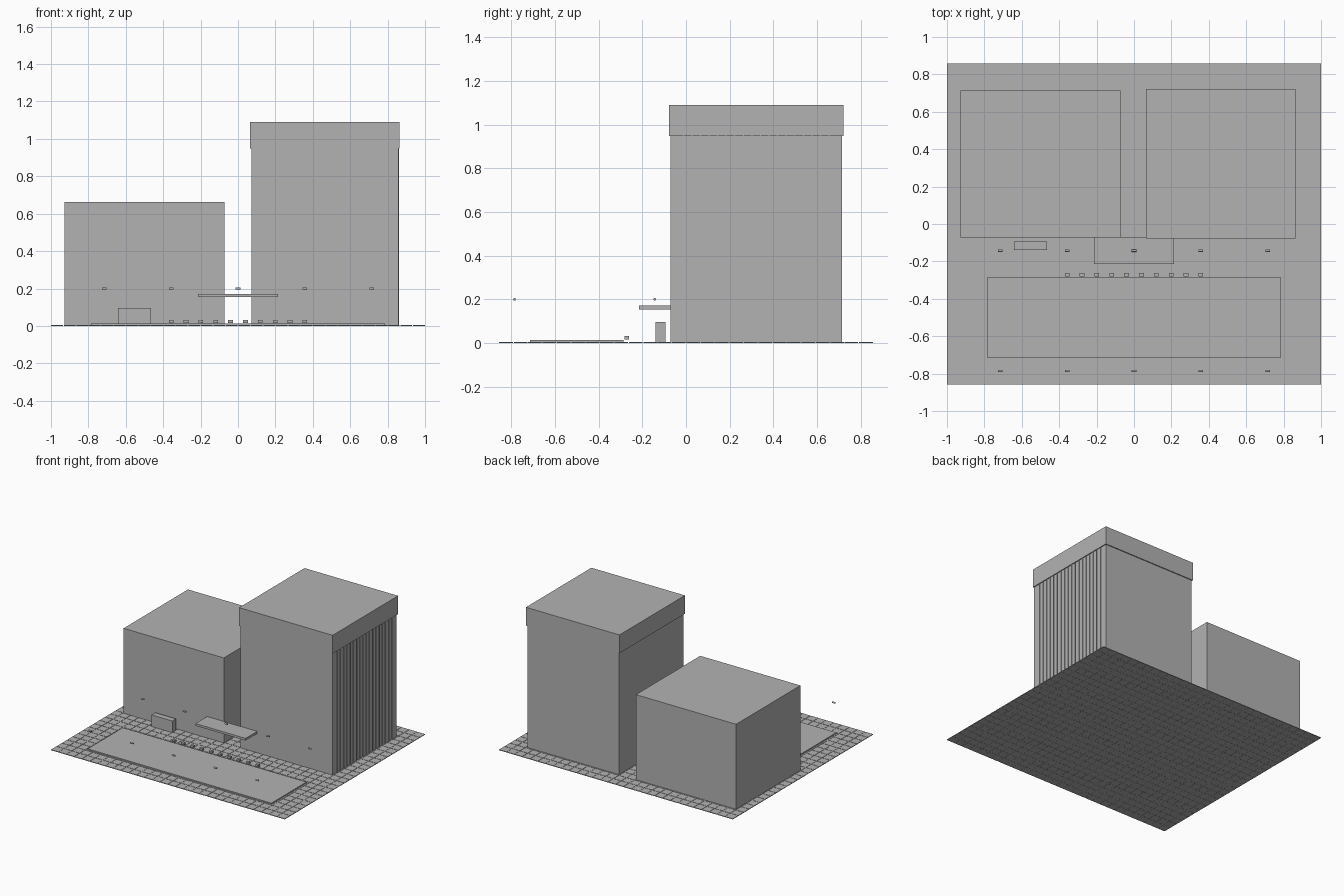
import bpy, bmesh
from mathutils import Matrix, Vector

cube = bpy.data.objects.get("Cube")
if cube:
    bpy.data.objects.remove(cube, do_unlink=True)

grey = bpy.data.materials.new("plain_grey")
grey.use_nodes = True
grey.diffuse_color = (0.45, 0.45, 0.45, 1)
bsdf = next(n for n in grey.node_tree.nodes if n.type == 'BSDF_PRINCIPLED')
bsdf.inputs["Base Color"].default_value = grey.diffuse_color
bsdf.inputs["Roughness"].default_value = 0.8

U = 1 / 14          # planning module; the plot is 28 x 24 modules


def add_box(bm, lo, hi):
    lo, hi = Vector(lo), Vector(hi)
    m = Matrix.Translation((lo + hi) / 2) @ Matrix.Diagonal((*(hi - lo), 1))
    bmesh.ops.create_cube(bm, size=1, matrix=m)


def finish(name, bm):
    mesh = bpy.data.meshes.new(name)
    bm.to_mesh(mesh)
    bm.free()
    mesh.materials.append(grey)
    obj = bpy.data.objects.new(name, mesh)
    bpy.context.collection.objects.link(obj)
    return obj


def boxes(name, *spans):
    bm = bmesh.new()
    for lo, hi in spans:
        add_box(bm, lo, hi)
    return finish(name, bm)


# Plaza: thin slab with separate paving tiles
W, D = 28 * U, 24 * U
boxes("plaza_slab", ((-W / 2, -D / 2, 0.001), (W / 2, D / 2, 0.003)))
cols, rows, gap = 30, 26, 0.002
tw, td = W / cols, D / rows
tiles = []
for i in range(cols):
    for j in range(rows):
        x, y = -W / 2 + i * tw, -D / 2 + j * td
        # the outer edge of the plot stays flush
        x0 = x + (gap if i else 0)
        y0 = y + (gap if j else 0)
        x1 = x + tw - (gap if i < cols - 1 else 0)
        y1 = y + td - (gap if j < rows - 1 else 0)
        tiles.append(((x0, y0, 0), (x1, y1, 0.005)))
boxes("paving_tiles", *tiles)

# Two buildings side by side
boxes("low_building", ((-13 * U, -U, 0.003), (-U, 10 * U, 0.662)))
boxes("tower_body", ((U, -U, 0.003), (12 * U, 10 * U, 1.0)))
boxes("tower_cap", ((0.9 * U, -1.1 * U, 0.948), (12.1 * U, 10.1 * U, 1.09)))

# Thin vertical fins on the outer side of the tower
pitch = 11 * U / 20
fins = []
for i in range(1, 19):
    y = -U + (i + 0.5) * pitch
    fins.append(((12 * U - 0.002, y - 0.0022, 0.003),
                 (12 * U + 0.0045, y + 0.0022, 0.95)))
boxes("tower_fins", *fins)

# Entrance canopy, low block and raised forecourt bed
boxes("entrance_canopy", ((-3 * U, -3 * U, 0.154), (3 * U, -U, 0.171)))
boxes("front_block", ((-9 * U, -0.139, 0.003), (-6.5 * U, -0.094, 0.095)))
boxes("forecourt_bed", ((-11 * U, -10 * U, 0.003), (11 * U, -4 * U, 0.014)))

# Row of small blocks along the bed
blocks = []
for i in range(10):
    x = -5 * U + i * 10 * U / 9
    blocks.append(((x - 0.0125, -0.281, 0.015), (x + 0.0125, -0.262, 0.031)))
boxes("small_blocks", *blocks)

# Two rows of floating lamp heads
bm = bmesh.new()
for x in (-10 * U, -5 * U, 0, 5 * U, 10 * U):
    for y in (-2 * U, -11 * U):
        m = Matrix.Translation((x, y, 0.2)) @ Matrix.Rotation(1.5708, 4, 'Y')
        bmesh.ops.create_cone(bm, cap_ends=True, segments=12, radius1=0.006,
                              radius2=0.006, depth=0.025, matrix=m)
finish("lamp_heads", bm)
